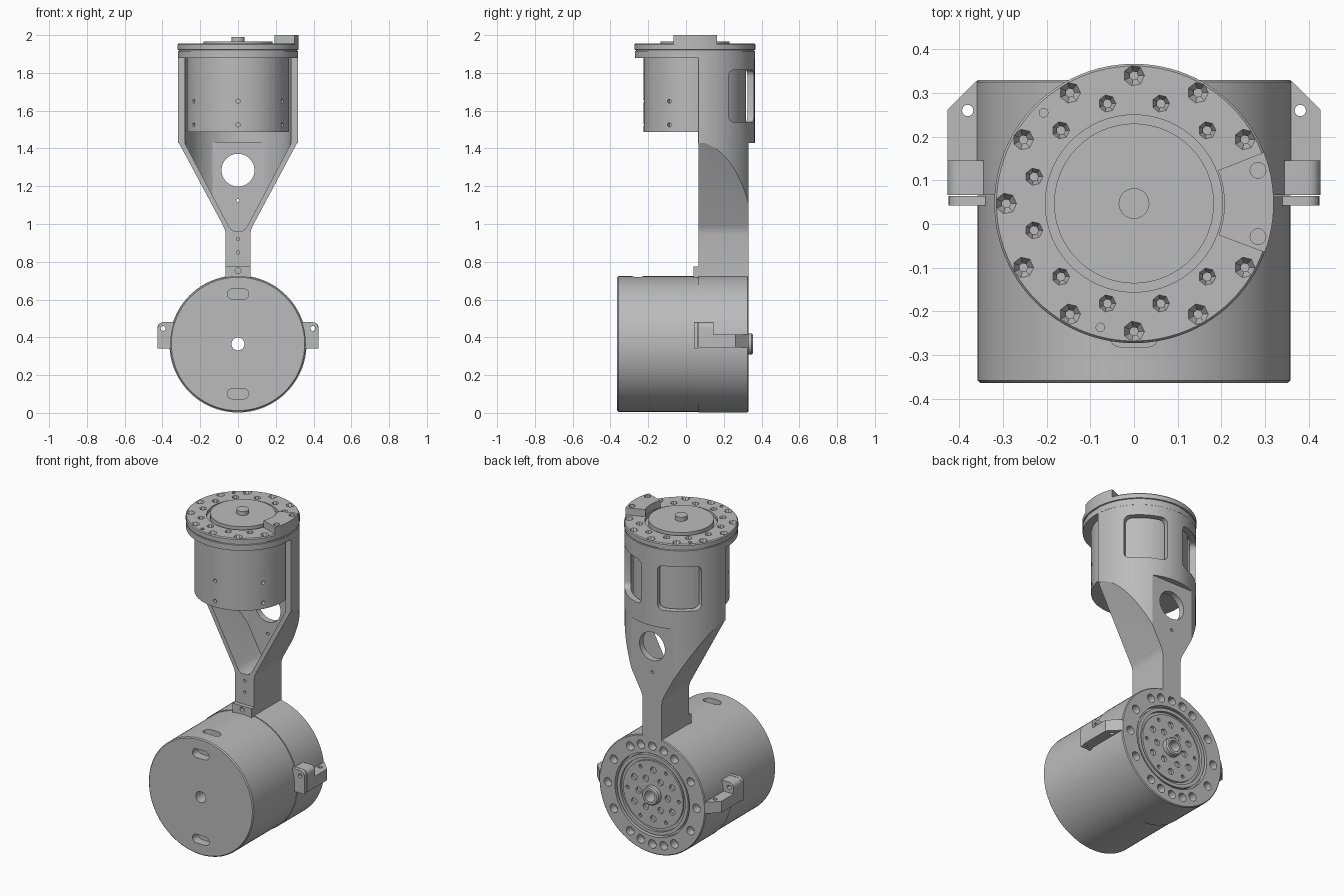
import bpy, bmesh
from math import radians, sin, cos, pi
from mathutils import Matrix

cube = bpy.data.objects.get("Cube")
if cube:
    bpy.data.objects.remove(cube, do_unlink=True)

grey = bpy.data.materials.new("machined_grey")
grey.use_nodes = True
GREY = (0.5, 0.5, 0.5, 1)
grey.diffuse_color = GREY
grey.node_tree.nodes["Principled BSDF"].inputs["Base Color"].default_value = GREY

CY = 0.047    # depth of the vertical motor axis
CZ = 0.365    # height of the horizontal motor axis
ALONG_Y = Matrix.Rotation(-pi / 2, 4, 'X')


def at(x, y, z):
    return Matrix.Translation((x, y, z))


def y_axis(x, z):
    return at(x, 0, z) @ ALONG_Y


def lathe(profile, matrix, sides=72):
    """Revolve (radius, height) points around the local z axis."""
    bm = bmesh.new()
    vs = [bm.verts.new((r, 0, h)) for r, h in profile]
    es = [bm.edges.new(p) for p in zip(vs, vs[1:])]
    if profile[0][0] > 0:
        es.append(bm.edges.new((vs[-1], vs[0])))
    bmesh.ops.spin(bm, geom=vs + es, cent=(0, 0, 0), axis=(0, 0, 1),
                   angle=2 * pi, steps=sides, use_duplicate=False)
    bmesh.ops.remove_doubles(bm, verts=bm.verts, dist=1e-5)
    bmesh.ops.dissolve_degenerate(bm, edges=bm.edges, dist=1e-6)
    bmesh.ops.recalc_face_normals(bm, faces=bm.faces)
    bm.transform(matrix)
    return bm


def rod(r, a, b, matrix, sides=24):
    return lathe([(0, a), (r, a), (r, b), (0, b)], matrix, sides)


def prism(points, a, b, plane):
    """Extrude a 2D outline between a and b, across the named plane."""
    place = {'xz': lambda u, v, d: (u, d, v), 'xy': lambda u, v, d: (u, v, d),
             'yz': lambda u, v, d: (d, u, v)}[plane]
    bm = bmesh.new()
    lo = [bm.verts.new(place(u, v, a)) for u, v in points]
    hi = [bm.verts.new(place(u, v, b)) for u, v in points]
    bm.faces.new(lo)
    bm.faces.new(hi)
    for i in range(len(lo)):
        j = (i + 1) % len(lo)
        bm.faces.new((lo[i], lo[j], hi[j], hi[i]))
    bmesh.ops.recalc_face_normals(bm, faces=bm.faces)
    return bm


def sector(r0, r1, a0, a1, z0, z1, steps):
    """Arc-shaped block around the vertical motor axis."""
    arc = [radians(a0 + (a1 - a0) * i / steps) for i in range(steps + 1)]
    pts = [(r1 * cos(a), CY + r1 * sin(a)) for a in arc]
    pts += [(r0 * cos(a), CY + r0 * sin(a)) for a in reversed(arc)]
    return prism(pts, z0, z1, 'xy')


def stadium(u, v, half, r):
    pts = []
    for side in (1, -1):
        for i in range(9):
            a = -pi / 2 + pi * i / 8
            pts.append((u + side * (half - r + r * cos(a)), v + side * r * sin(a)))
    return pts


def soften(bm, rule, offset, segments):
    edges = [e for e in bm.edges if rule(e)]
    bmesh.ops.bevel(bm, geom=edges, offset=offset, segments=segments,
                    profile=0.5, affect='EDGES')
    return bm


def add(name, *parts):
    mesh = bpy.data.meshes.new(name)
    joined = bmesh.new()
    for bm in parts:
        temp = bpy.data.meshes.new("temp")
        bm.to_mesh(temp)
        bm.free()
        joined.from_mesh(temp)
        bpy.data.meshes.remove(temp)
    joined.to_mesh(mesh)
    joined.free()
    obj = bpy.data.objects.new(name, mesh)
    bpy.context.scene.collection.objects.link(obj)
    return obj


def boolean(obj, operation, *parts):
    cutter = add("cutter", *parts)
    mod = obj.modifiers.new("cut", 'BOOLEAN')
    mod.operation, mod.solver, mod.object = operation, 'EXACT', cutter
    bpy.context.view_layer.update()
    graph = bpy.context.evaluated_depsgraph_get()
    mesh = bpy.data.meshes.new_from_object(obj.evaluated_get(graph))
    obj.modifiers.clear()
    obj.data = mesh
    bpy.data.objects.remove(cutter, do_unlink=True)


def circle(r, angles):
    return [(r * cos(radians(a)), r * sin(radians(a))) for a in angles]


# Lower motor: front can with face slots, a top slot and a through bore
front_can = add("lower_motor_can", lathe(
    [(0.034, -0.364), (0.353, -0.364), (0.359, -0.358), (0.359, 0.065), (0.034, 0.065)],
    y_axis(0, CZ), 96))
boolean(front_can, 'DIFFERENCE',
        *[prism(stadium(0, CZ + s * 0.264, 0.057, 0.027), -0.4, -0.31, 'xz') for s in (1, -1)],
        prism(stadium(0, -0.255, 0.057, 0.027), 0.67, 0.8, 'xy'))

# Lower housing ring with its bolt circle
housing = add("lower_housing", lathe(
    [(0.034, 0.066), (0.363, 0.066), (0.363, 0.325), (0.358, 0.33), (0.255, 0.33),
     (0.255, 0.3), (0.034, 0.3)], y_axis(0, CZ), 96))
boolean(housing, 'DIFFERENCE',
        *[rod(0.026, 0.28, 0.36, y_axis(x, CZ + z))
          for x, z in circle(0.303, list(range(0, 360, 30)) + [75, 105, 255, 285])])

# Stepped output disc with hub and screw holes
disc = add("output_disc", lathe(
    [(0.034, 0.295), (0.243, 0.295), (0.243, 0.326), (0.222, 0.326), (0.222, 0.31),
     (0.205, 0.31), (0.205, 0.321), (0.056, 0.321), (0.056, 0.348), (0.049, 0.355),
     (0.034, 0.355)], y_axis(0, CZ), 96))
boolean(disc, 'DIFFERENCE',
        *[rod(0.019, 0.305, 0.36, y_axis(x, CZ + z), 14)
          for x, z in circle(0.1, range(0, 360, 60)) + circle(0.15, range(30, 390, 60))],
        *[rod(0.011, 0.305, 0.36, y_axis(x, CZ + z), 10)
          for x, z in circle(0.175, range(0, 360, 60))])

# Side lugs clamping the can to the housing
for side, label in ((1, "left"), (-1, "right")):
    rear = prism([(0.067, 0.345), (0.328, 0.345), (0.328, 0.415), (0.145, 0.415),
                  (0.145, 0.48), (0.067, 0.48)], 0.33, 0.427, 'yz')
    soften(rear, lambda e: all(v.co.x > 0.42 and v.co.y > 0.32 for v in e.verts), 0.066, 1)
    front = prism([(0.042, 0.34), (0.064, 0.34), (0.064, 0.48), (0.042, 0.48)],
                  0.33, 0.425, 'yz')
    for bm in (rear, front):
        soften(bm, lambda e: all(v.co.x > 0.42 and v.co.z > 0.47 for v in e.verts), 0.03, 5)
    lug = add(label + "_lug", rear, front)
    boolean(lug, 'DIFFERENCE', rod(0.013, 0.3, 0.5, at(0.381, 0.26, 0), 16),
            rod(0.013, 0, 0.2, y_axis(0.396, 0.447), 16))
    if side < 0:
        lug.data.transform(Matrix.Scale(-1, 4, (1, 0, 0)))
        lug.data.flip_normals()

# Small clamp block where the neck meets the can
block = add("neck_clamp", prism([(-0.065, 0.7), (0.065, 0.7), (0.065, 0.775), (-0.065, 0.775)],
                                0.04, 0.1, 'xz'))
boolean(block, 'DIFFERENCE', rod(0.015, 0, 0.08, y_axis(0, 0.753), 16))


def mirrored(right):
    return right + [(-x, z) for x, z in reversed(right)]


# Flared arm: neck outline trimmed by the shell cylinder, hollowed from the front
arm = add("flared_arm", prism(mirrored(
    [(0.065, 0.69), (0.065, 0.945), (0.069, 0.968), (0.078, 0.99), (0.316, 1.435)]),
    0.065, 0.33, 'xz'))
boolean(arm, 'INTERSECT', rod(0.317, 0.5, 1.6, at(0, CY, 0), 96))
pocket = add("pocket_cutter", prism(mirrored(
    [(0.02, 0.962), (0.037, 0.973), (0.05, 0.99), (0.28, 1.425), (0.28, 1.5)]),
    0, 0.292, 'xz'))
boolean(pocket, 'INTERSECT', rod(0.28, 0.5, 1.6, at(0, CY, 0), 96))
pocket_bm = bmesh.new()
pocket_bm.from_mesh(pocket.data)
bpy.data.objects.remove(pocket, do_unlink=True)
boolean(arm, 'DIFFERENCE', pocket_bm)
boolean(arm, 'DIFFERENCE', rod(0.087, 0.2, 0.5, y_axis(0, 1.285), 48),
        rod(0.009, 0.2, 0.5, y_axis(0, 1.125), 12),
        *[rod(0.009, 0, 0.15, y_axis(0, z), 12) for z in (0.85, 0.92)])

# Half-round shell with two rounded windows
shell = add("half_shell", sector(0.282, 0.317, 3.3, 176.7, 1.43, 1.89, 60))
windows = []
for a in (34, 100):
    window = sector(0.25, 0.35, a, a + 46, 1.54, 1.815, 4)
    windows.append(soften(window, lambda e: abs(e.calc_length() - 0.1) < 1e-4
                          and abs(e.verts[0].co.z - e.verts[1].co.z) < 1e-5, 0.035, 4))
boolean(shell, 'DIFFERENCE', *windows)

# Upper motor can with small radial screw holes
can = add("upper_motor_can", rod(0.271, 1.487, 1.89, at(0, CY, 0), 96))
screws = []
for a in range(30, 390, 60):
    for z in (1.525, 1.65):
        turn = at(0, CY, z) @ Matrix.Rotation(radians(a), 4, 'Z') @ Matrix.Rotation(pi / 2, 4, 'Y')
        screws.append(rod(0.011, 0.25, 0.3, turn, 12))
boolean(can, 'DIFFERENCE', *screws)

# Top flange with countersunk bolts, raised disc and hub
flange = add("top_flange", lathe(
    [(0, 1.88), (0.318, 1.88), (0.318, 1.915), (0.313, 1.917), (0.313, 1.921), (0.32, 1.923),
     (0.32, 1.95), (0.315, 1.956), (0.203, 1.956), (0.203, 1.935), (0.183, 1.935),
     (0.183, 1.966), (0.035, 1.966), (0.035, 1.991), (0, 1.991)],
    at(0, CY, 0), 96))
sinks = []
for r, size, angles in ((0.293, 0.024, range(30, 360, 30)), (0.237, 0.02, range(45, 345, 30))):
    for x, y in circle(r, angles):
        sinks.append(lathe([(0, 1.9), (0.01, 1.9), (0.01, 1.932), (size, 1.956),
                            (size, 1.97), (0, 1.97)], at(x, CY + y, 0), 7))
sinks += [rod(0.01, 1.94, 1.97, at(x, y, 0), 16) for x, y in ((-0.207, 0.255), (-0.077, -0.237))]
boolean(flange, 'DIFFERENCE', *sinks)

# Stop tab on the flange
tab = add("stop_tab", sector(0.207, 0.32, -20.5, 21.5, 1.95, 2.0, 12))
boolean(tab, 'DIFFERENCE', *[rod(0.018, 1.97, 2.05, at(0.284, CY + s * 0.076, 0), 20)
                             for s in (1, -1)])

# One finish everywhere: smooth round surfaces, crisp edges
bpy.ops.object.select_all(action='DESELECT')
for obj in bpy.context.scene.objects:
    if obj.type == 'MESH':
        obj.data.materials.clear()
        obj.data.materials.append(grey)
        obj.select_set(True)
        bpy.context.view_layer.objects.active = obj
bpy.ops.object.shade_smooth_by_angle(angle=radians(25))
